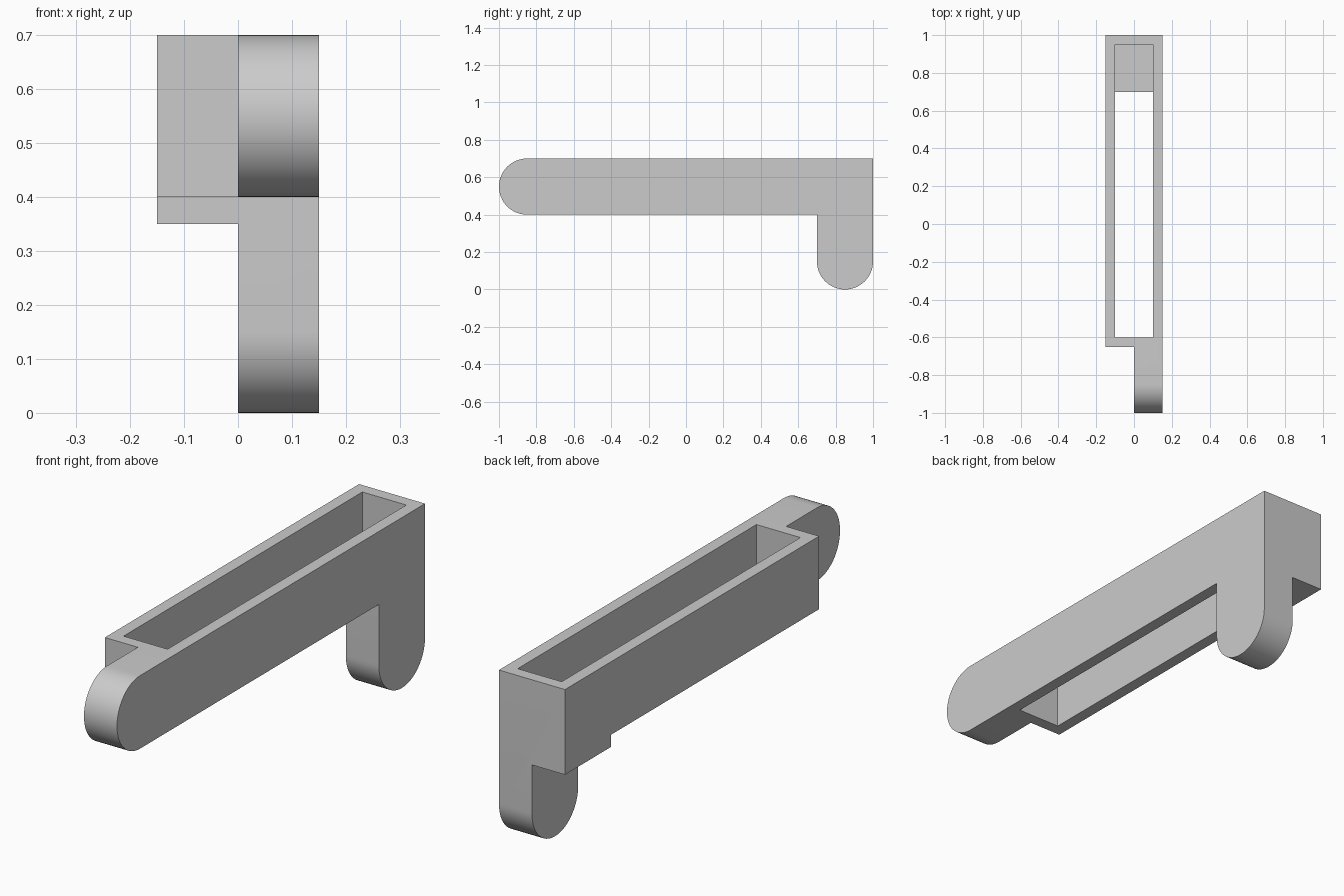
import bpy, bmesh, math

cube = bpy.data.objects.get("Cube")
if cube:
    bpy.data.objects.remove(cube, do_unlink=True)

grey = bpy.data.materials.new("plain grey")
grey.use_nodes = True
grey.diffuse_color = (0.6, 0.6, 0.6, 1)
bsdf = next(n for n in grey.node_tree.nodes if n.type == 'BSDF_PRINCIPLED')
bsdf.inputs["Base Color"].default_value = (0.6, 0.6, 0.6, 1)


def arc(cy, cz, radius, start, end, steps=32):
    """Points of an arc in the side (y, z) plane, angles in degrees."""
    angles = [math.radians(start + (end - start) * i / steps) for i in range(steps + 1)]
    return [(cy + radius * math.cos(a), cz + radius * math.sin(a)) for a in angles]


def extrude_profile(name, points, x0, x1):
    """Solid made by sweeping a side profile from x0 to x1."""
    bm = bmesh.new()
    face = bm.faces.new([bm.verts.new((x0, y, z)) for y, z in points])
    swept = bmesh.ops.extrude_face_region(bm, geom=[face])
    moved = [g for g in swept["geom"] if isinstance(g, bmesh.types.BMVert)]
    bmesh.ops.translate(bm, vec=(x1 - x0, 0, 0), verts=moved)
    bmesh.ops.recalc_face_normals(bm, faces=bm.faces)
    mesh = bpy.data.meshes.new(name)
    bm.to_mesh(mesh)
    bm.free()
    mesh.materials.append(grey)
    obj = bpy.data.objects.new(name, mesh)
    bpy.context.scene.collection.objects.link(obj)
    return obj


def rect(y0, y1, z0, z1):
    return [(y0, z0), (y1, z0), (y1, z1), (y0, z1)]


# Body: bar with a rounded nose and a rounded leg at the back
outline = arc(-0.85, 0.55, 0.15, 90, 270) + [(0.7, 0.4)]
outline += arc(0.85, 0.15, 0.15, 180, 360) + [(1, 0.7)]
body = extrude_profile("bracket_body", outline, -0.15, 0.15)

# Cutters: half of the nose, half of the leg, and the open tray
tray = [(-0.6, 0.8), (0.95, 0.8), (0.95, 0.4), (0.7, 0.4), (0.6, 0.3), (-0.6, 0.3)]
cutters = [
    extrude_profile("nose_cutter", rect(-1.1, -0.65, 0.3, 0.8), -0.2, 0),
    extrude_profile("leg_cutter", rect(0.6, 1.1, -0.1, 0.35), -0.2, 0),
    extrude_profile("tray_cutter", tray, -0.1, 0.1),
]
for cutter in cutters:
    cutter.hide_render = True
    cut = body.modifiers.new(cutter.name, 'BOOLEAN')
    cut.operation = 'DIFFERENCE'
    cut.solver = 'EXACT'
    cut.object = cutter

# Bake the cuts and drop the cutters
bpy.context.view_layer.update()
graph = bpy.context.evaluated_depsgraph_get()
finished = bpy.data.meshes.new_from_object(body.evaluated_get(graph))
body.modifiers.clear()
body.data = finished
for cutter in cutters:
    bpy.data.objects.remove(cutter, do_unlink=True)

# Smooth the rounded ends, keep the corners sharp
bpy.ops.object.select_all(action='DESELECT')
body.select_set(True)
bpy.context.view_layer.objects.active = body
bpy.ops.object.shade_smooth_by_angle(angle=math.radians(30))
